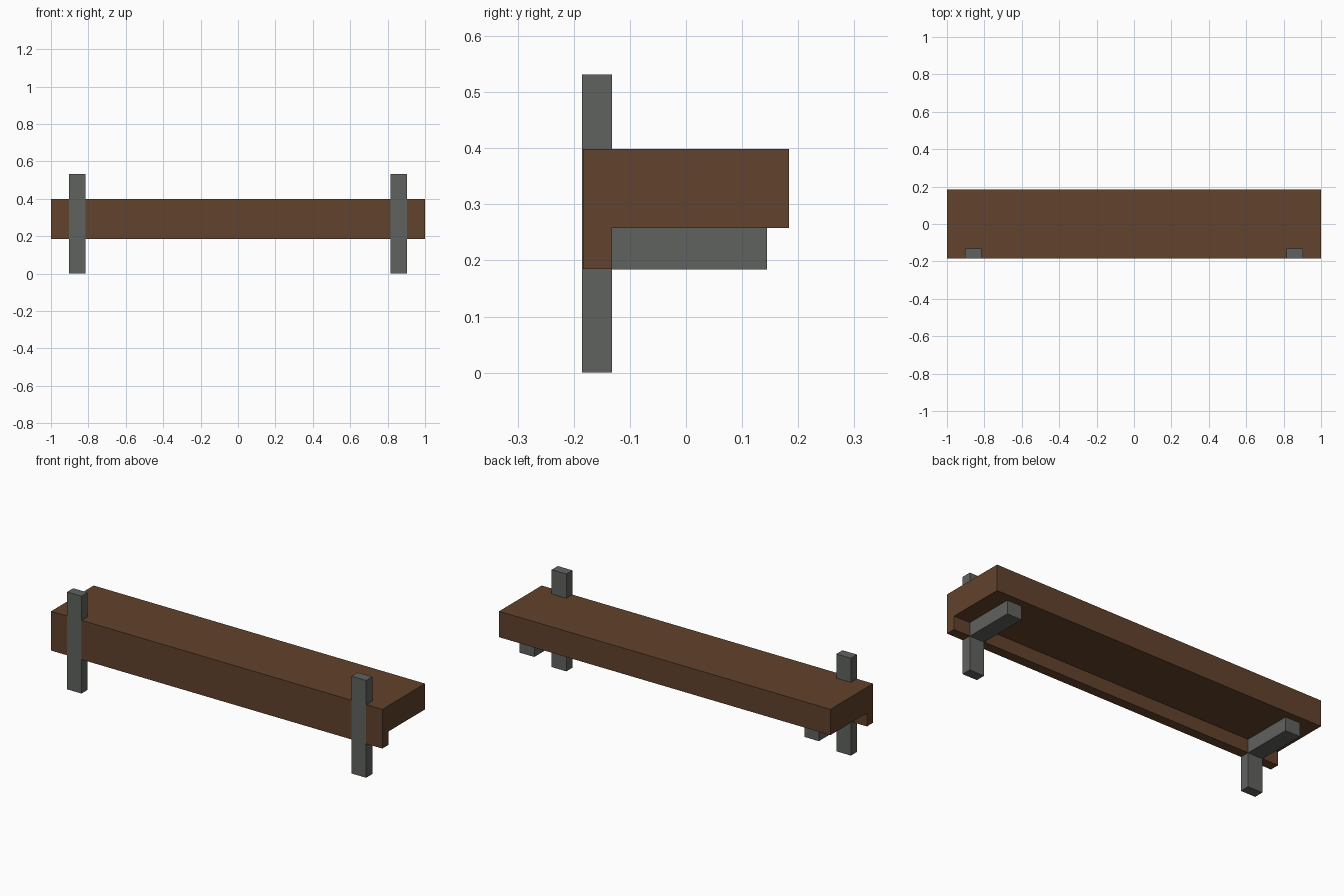
import bpy
import bmesh

if "Cube" in bpy.data.objects:
    bpy.data.objects.remove(bpy.data.objects["Cube"])


def material(name, rgb):
    m = bpy.data.materials.new(name)
    m.diffuse_color = (*rgb, 1.0)
    m.use_nodes = True
    m.node_tree.nodes["Principled BSDF"].inputs["Base Color"].default_value = m.diffuse_color
    return m


def extrude_x(name, profile, x0, x1, mat):
    """Extrude a (y, z) profile along x into a closed solid."""
    bm = bmesh.new()
    face = bm.faces.new([bm.verts.new((x0, y, z)) for y, z in profile])
    ext = bmesh.ops.extrude_face_region(bm, geom=[face])
    moved = [g for g in ext["geom"] if isinstance(g, bmesh.types.BMVert)]
    bmesh.ops.translate(bm, verts=moved, vec=(x1 - x0, 0, 0))
    if not all(len(e.link_faces) == 2 for e in bm.edges):
        bm.faces.new([v for v in face.verts])
    bmesh.ops.recalc_face_normals(bm, faces=bm.faces)
    mesh = bpy.data.meshes.new(name)
    bm.to_mesh(mesh)
    bm.free()
    mesh.materials.append(mat)
    obj = bpy.data.objects.new(name, mesh)
    bpy.context.collection.objects.link(obj)
    return obj


wood = material("brown wood", (0.122, 0.054, 0.025))
metal = material("grey metal", (0.118, 0.123, 0.113))

FRONT, BACK = -0.184, 0.184
POST_BACK = -0.132
TOP, UNDER, LIP = 0.399, 0.258, 0.185
EPS = 0.001  # keeps the posts just proud of the wood

# Thick plank with a lip hanging along the front edge
extrude_x("plank", [(FRONT, LIP), (POST_BACK, LIP), (POST_BACK, UNDER),
                    (BACK, UNDER), (BACK, TOP), (FRONT, TOP)], -1, 1, wood)

# Upright posts with a bracket arm under the plank, one at each end
for side, x0, x1 in (("left", -0.903, -0.815), ("right", 0.815, 0.903)):
    extrude_x(side + "_post", [(FRONT - EPS, 0), (POST_BACK, 0),
                               (POST_BACK, 0.531), (FRONT - EPS, 0.531)],
              x0, x1, metal)
    extrude_x(side + "_arm", [(FRONT + 0.02, LIP - EPS), (0.144, LIP - EPS),
                              (0.144, UNDER), (FRONT + 0.02, UNDER)],
              x0, x1, metal)
